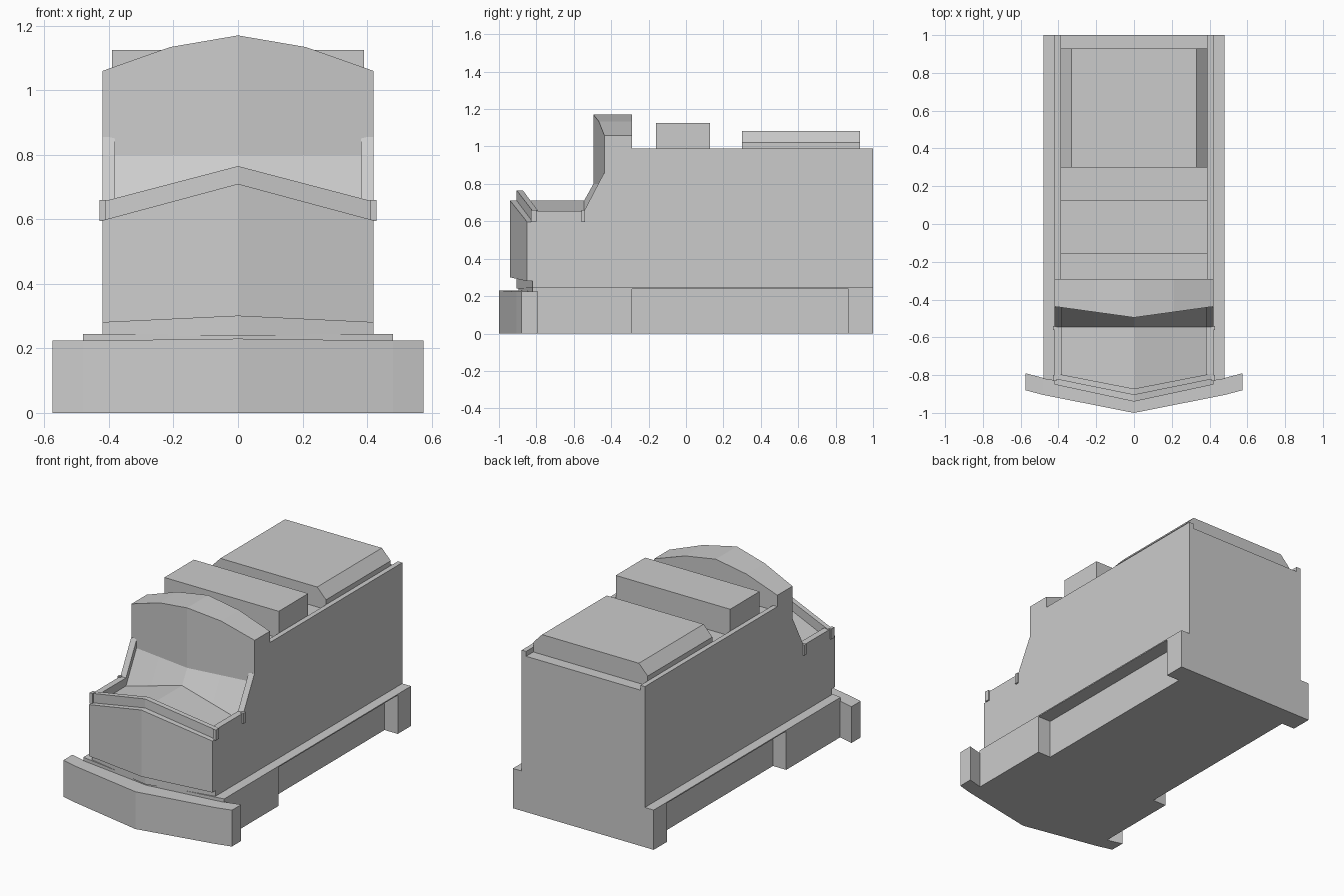
import bpy, bmesh

if "Cube" in bpy.data.objects:
    bpy.data.objects.remove(bpy.data.objects["Cube"])


def loft(name, rings):
    """Skin a solid through rings of 3D points that share a point count."""
    bm = bmesh.new()
    vs = [[bm.verts.new(p) for p in ring] for ring in rings]
    n = len(rings[0])
    for a, b in zip(vs, vs[1:]):
        for i in range(n):
            j = (i + 1) % n
            bm.faces.new((a[i], a[j], b[j], b[i]))
    bm.faces.new(vs[0])
    bm.faces.new(vs[-1])
    bmesh.ops.recalc_face_normals(bm, faces=bm.faces)
    mesh = bpy.data.meshes.new(name)
    bm.to_mesh(mesh)
    bm.free()
    ob = bpy.data.objects.new(name, mesh)
    bpy.context.collection.objects.link(ob)
    return ob


def side_prism(name, x0, x1, yz):
    """Side profile extruded across x."""
    return loft(name, [[(x, y, z) for y, z in yz] for x in (x0, x1)])


def plan_prism(name, z0, z1, half):
    """Right half of a plan outline, mirrored and extruded in z."""
    xy = half + [(-x, y) for x, y in reversed(half) if x > 0]
    return loft(name, [[(x, y, z) for x, y in xy] for z in (z0, z1)])


def box(name, x0, x1, y0, y1, z0, z1):
    return side_prism(name, x0, x1, [(y0, z0), (y1, z0), (y1, z1), (y0, z1)])


def wedge(name, w, edge, mid):
    """Chevron solid: one side profile at x = +-w, another on the centre line."""
    return loft(name, [[(x, y, z) for y, z in p]
                       for x, p in ((-w, edge), (0, mid), (w, edge))])


def mirrored(ob):
    m = ob.modifiers.new("mirror", 'MIRROR')
    m.use_axis[0] = True
    return ob


# Base: inset core, thin ledge, front chassis block and rear blocks
box("chassis_core", -.39, .39, -.4, 1, 0, .24)
plan_prism("chassis_front", 0, .24,
           [(0, -.29), (.48, -.29), (.48, -.82), (0, -.895)])
plan_prism("running_board", .238, .245,
           [(0, 1), (.48, 1), (.48, -.82), (0, -.895)])
mirrored(box("rear_step", .38, .48, .87, 1, 0, .24))

# Bumper with pointed front and swept tips
loft("bumper", [[(x, yf, 0), (x, yb, 0), (x, yb, z), (x, yf, z)]
                for x, yf, yb, z in ((-.575, -.88, -.79, .224), (-.48, -.905, -.815, .224),
                                     (0, -1, -.89, .23),
                                     (.48, -.905, -.815, .224), (.575, -.88, -.79, .224))])

# Main body with raised side rails around the roof trough
side_prism("body", -.42, .42, [(1, .24), (1, .96), (-.3, .96), (-.3, .595),
                               (-.5, .595), (-.5, .24)])
mirrored(box("roof_rail", .39, .42, -.3, 1, .95, .99))

# Nose: gabled core, front plate, raised lip
wedge("nose", .42,
      [(-.5, .24), (-.82, .24), (-.82, .595), (-.5, .595)],
      [(-.5, .24), (-.905, .24), (-.905, .71), (-.5, .71)])
wedge("nose_plate", .42,
      [(-.81, .28), (-.85, .28), (-.85, .597), (-.81, .597)],
      [(-.89, .30), (-.94, .30), (-.94, .71), (-.89, .71)])
wedge("nose_lip", .42,
      [(-.79, .59), (-.82, .59), (-.82, .655), (-.79, .655)],
      [(-.872, .70), (-.905, .70), (-.905, .765), (-.872, .765)])

# Side rims that climb into the window frames, with small end brackets
mirrored(side_prism("window_frame", .382, .42,
                    [(-.81, .57), (-.81, .655), (-.545, .655), (-.44, .855),
                     (-.40, .855), (-.40, .57)]))
mirrored(box("frame_bracket", .41, .43, -.56, -.54, .595, .66))
mirrored(box("lip_bracket", .41, .43, -.83, -.80, .595, .66))

# Cab: pointed windscreen, sloped lower panel and arched roof
cab = []
for x, yf, foot, top in ((-.42, -.437, .595, 1.06), (-.21, -.466, .653, 1.134),
                         (0, -.495, .71, 1.17),
                         (.21, -.466, .653, 1.134), (.42, -.437, .595, 1.06)):
    cab.append([(x, -.29, .58), (x, -.545, foot - .01), (x, -.545, foot),
                (x, yf, .80), (x, yf, top), (x, -.29, top)])
loft("cab", cab)

# Roof equipment
box("roof_box", -.39, .39, -.16, .127, .95, 1.125)
loft("roof_vent", [[(x, y, z) for x, z in
                    ((-.39, .95), (.39, .95), (.39, 1.02), (.33, 1.083),
                     (-.33, 1.083), (-.39, 1.02))] for y in (.3, .93)])
